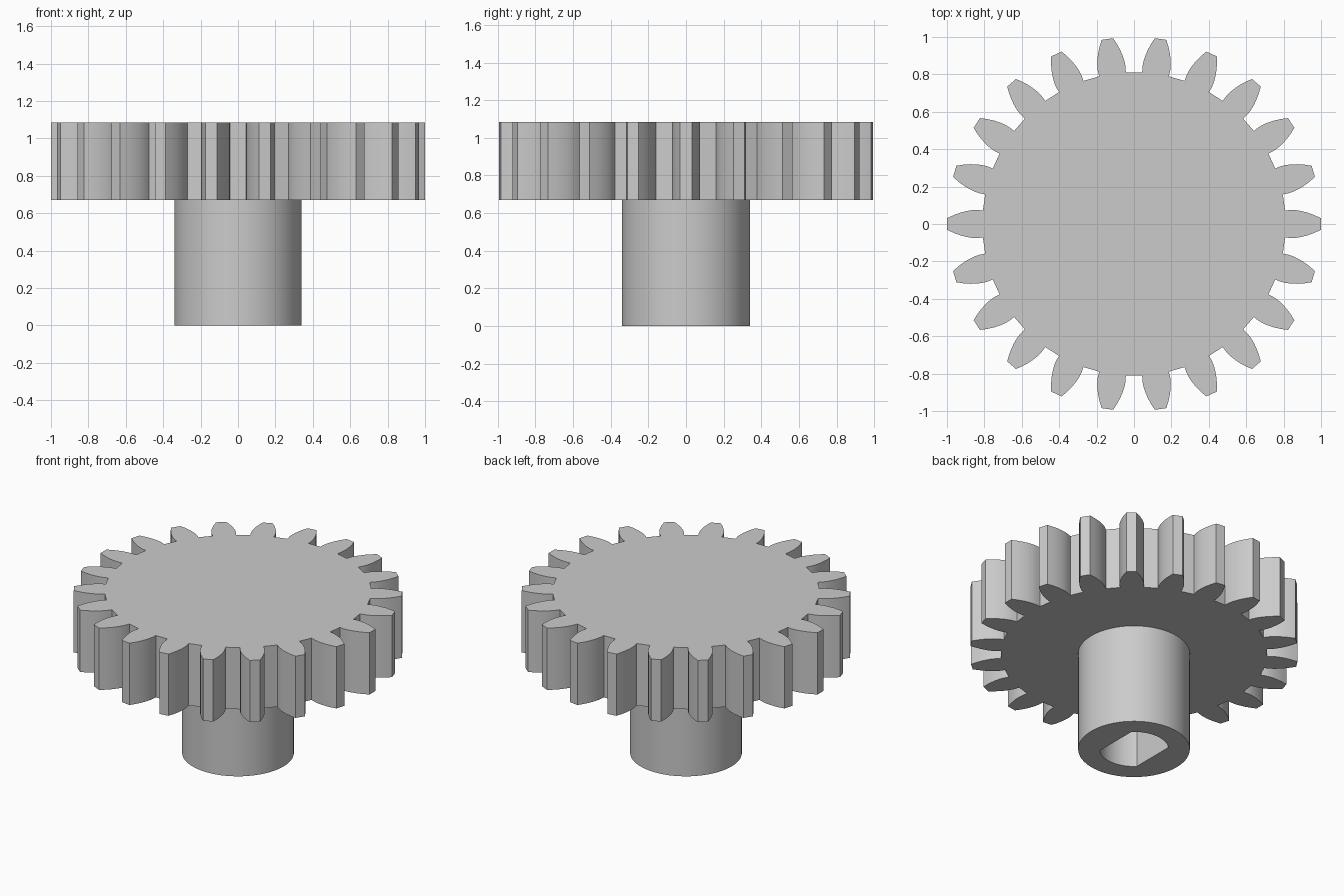
import bpy
import bmesh
from math import sin, cos, pi, radians

cube = bpy.data.objects.get("Cube")
if cube:
    bpy.data.objects.remove(cube)

TEETH = 22
HUB_TOP, GEAR_TOP = 0.67, 1.085
HUB_RADIUS, BORE_RADIUS, BORE_FLAT = 0.34, 0.21, 0.147
SEGMENTS = 64

grey = bpy.data.materials.new("plain grey")
grey.use_nodes = True
colour = (0.6, 0.6, 0.6, 1)
grey.diffuse_color = colour
grey.node_tree.nodes["Principled BSDF"].inputs["Base Color"].default_value = colour


def finish(bm, name):
    """Turn a bmesh into a grey object, smooth with sharp edges kept."""
    bmesh.ops.recalc_face_normals(bm, faces=bm.faces)
    mesh = bpy.data.meshes.new(name)
    bm.to_mesh(mesh)
    bm.free()
    mesh.materials.append(grey)
    obj = bpy.data.objects.new(name, mesh)
    bpy.context.collection.objects.link(obj)
    bpy.ops.object.select_all(action="DESELECT")
    obj.select_set(True)
    bpy.context.view_layer.objects.active = obj
    bpy.ops.object.shade_smooth_by_angle(angle=radians(25))


def ring(bm, points, z):
    return [bm.verts.new((x, y, z)) for x, y in points]


def bridge(bm, a, b):
    for i in range(len(a)):
        j = (i + 1) % len(a)
        bm.faces.new((a[i], a[j], b[j], b[i]))


# Gear wheel: one curved tooth flank, mirrored and repeated around the axis
flank = [(0.808, 0.072), (0.84, 0.075), (0.87, 0.0735), (0.90, 0.068),
         (0.93, 0.060), (0.965, 0.047), (0.999, 0.031)]
tooth = [(r, -w) for r, w in flank] + [(r, w) for r, w in reversed(flank)]
outline = []
for k in range(TEETH):
    a = 2 * pi * k / TEETH
    outline += [(r * cos(a) - t * sin(a), r * sin(a) + t * cos(a)) for r, t in tooth]

bm = bmesh.new()
lower = ring(bm, outline, HUB_TOP)
upper = ring(bm, outline, GEAR_TOP)
bridge(bm, lower, upper)
bm.faces.new(lower)
bm.faces.new(upper)
finish(bm, "gear_wheel")

# Hub: round sleeve with a blind bore that has two parallel flats
angles = [2 * pi * i / SEGMENTS for i in range(SEGMENTS)]
outer = [(HUB_RADIUS * cos(a), HUB_RADIUS * sin(a)) for a in angles]
bore = [(max(-BORE_FLAT, min(BORE_FLAT, BORE_RADIUS * cos(a))), BORE_RADIUS * sin(a))
        for a in angles]

bm = bmesh.new()
rings = [ring(bm, outer, HUB_TOP), ring(bm, outer, 0),
         ring(bm, bore, 0), ring(bm, bore, HUB_TOP)]
for a, b in zip(rings, rings[1:]):
    bridge(bm, a, b)
finish(bm, "hub_sleeve")
